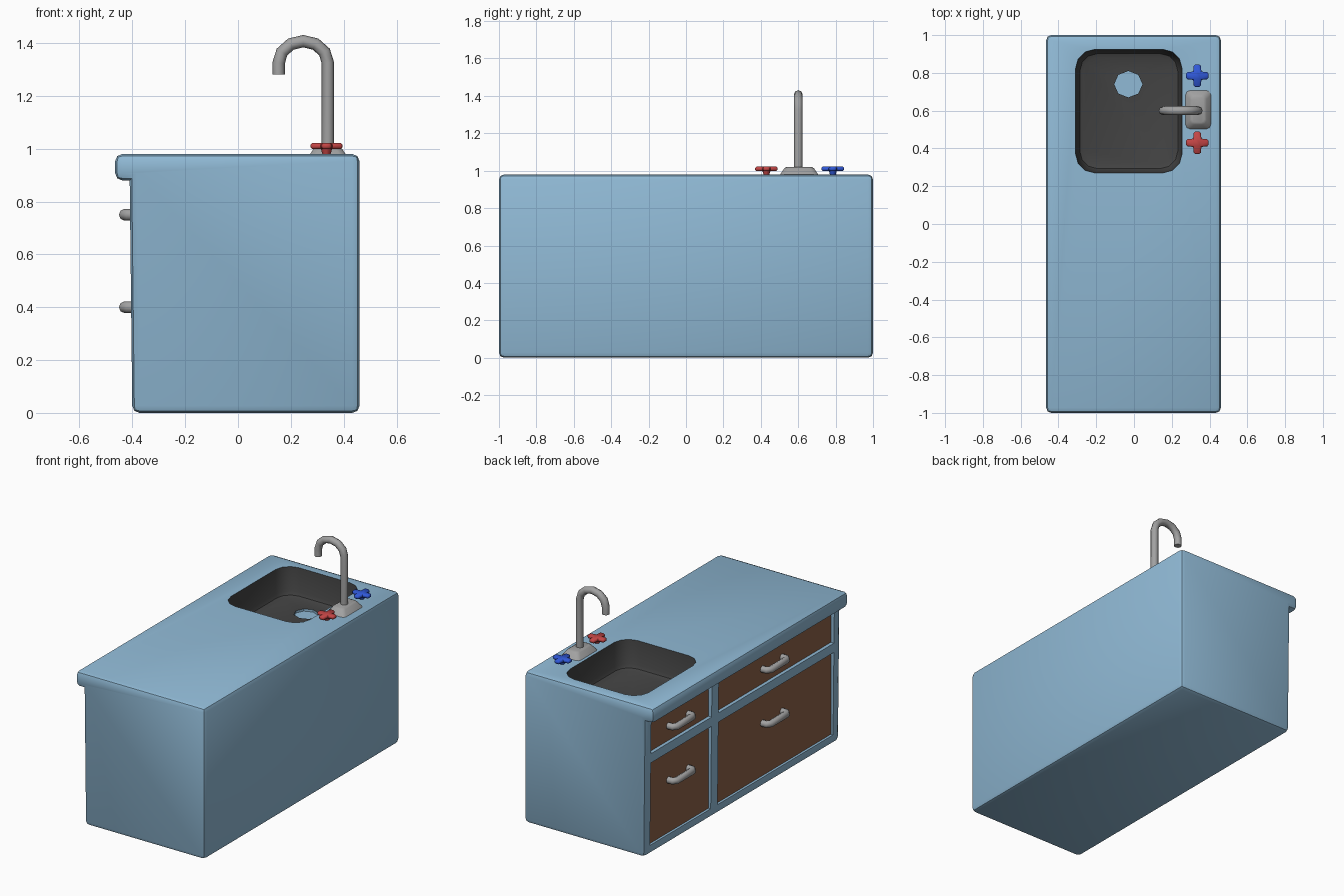
import bpy, bmesh, math
from mathutils import Vector

if "Cube" in bpy.data.objects:
    bpy.data.objects.remove(bpy.data.objects["Cube"])


def material(name, r, g, b):
    m = bpy.data.materials.new(name)
    m.diffuse_color = (r, g, b, 1)
    m.use_nodes = True
    m.node_tree.nodes["Principled BSDF"].inputs["Base Color"].default_value = m.diffuse_color
    return m


BLUE = material("cabinet_blue", 0.28, 0.49, 0.67)
BROWN = material("drawer_brown", 0.26, 0.12, 0.065)
DARK = material("basin_grey", 0.055, 0.055, 0.055)
METAL = material("metal_grey", 0.36, 0.36, 0.36)
RED = material("hot_red", 0.55, 0.06, 0.06)
COLD = material("cold_blue", 0.03, 0.10, 0.70)


def finish(name, bm, *mats, angle=50):
    bmesh.ops.recalc_face_normals(bm, faces=bm.faces)
    me = bpy.data.meshes.new(name)
    bm.to_mesh(me)
    bm.free()
    ob = bpy.data.objects.new(name, me)
    bpy.context.collection.objects.link(ob)
    for m in mats:
        me.materials.append(m)
    smooth(ob, angle)
    return ob


def smooth(ob, angle=50):
    bpy.ops.object.select_all(action='DESELECT')
    ob.select_set(True)
    bpy.context.view_layer.objects.active = ob
    bpy.ops.object.shade_smooth_by_angle(angle=math.radians(angle))


def prism(points, direction):
    """Extrude a closed outline along a direction."""
    bm = bmesh.new()
    f = bm.faces.new([bm.verts.new(p) for p in points])
    r = bmesh.ops.extrude_face_region(bm, geom=[f])
    bmesh.ops.translate(bm, vec=direction,
                        verts=[v for v in r["geom"] if isinstance(v, bmesh.types.BMVert)])
    bmesh.ops.recalc_face_normals(bm, faces=bm.faces)
    return bm


def box(x0, x1, y0, y1, z0, z1, taper=0.0):
    """Box whose top (taper > 0) or bottom (taper < 0) is narrowed."""
    bm = prism([(x0, y0, z0), (x1, y0, z0), (x1, y1, z0), (x0, y1, z0)], (0, 0, z1 - z0))
    cx, cy, target = (x0 + x1) / 2, (y0 + y1) / 2, (z1 if taper > 0 else z0)
    for v in bm.verts:
        if abs(v.co.z - target) < 1e-5:
            v.co.x -= math.copysign(abs(taper), v.co.x - cx)
            v.co.y -= math.copysign(abs(taper), v.co.y - cy)
    return bm


def bevel(bm, rule, width, segments=2):
    bmesh.ops.bevel(bm, geom=[e for e in bm.edges if rule(e)], offset=width, segments=segments,
                    profile=0.5, affect='EDGES', clamp_overlap=True)


def pipe(name, points, radius, mat):
    cu = bpy.data.curves.new(name, 'CURVE')
    cu.dimensions = '3D'
    cu.bevel_depth, cu.bevel_resolution, cu.use_fill_caps = radius, 2, True
    sp = cu.splines.new('POLY')
    sp.points.add(len(points) - 1)
    for p, co in zip(sp.points, points):
        p.co = (*co, 1)
    cu.materials.append(mat)
    ob = bpy.data.objects.new(name, cu)
    bpy.context.collection.objects.link(ob)
    bpy.ops.object.select_all(action='DESELECT')
    ob.select_set(True)
    bpy.context.view_layer.objects.active = ob
    bpy.ops.object.convert(target='MESH')
    smooth(bpy.context.object)


def carve(body, bm):
    cutter = finish("cutter", bm)
    cutter.hide_render = True
    mod = body.modifiers.new("cut", 'BOOLEAN')
    mod.operation, mod.solver, mod.object = 'DIFFERENCE', 'EXACT', cutter
    bpy.ops.object.select_all(action='DESELECT')
    body.select_set(True)
    bpy.context.view_layer.objects.active = body
    bpy.ops.object.modifier_apply(modifier=mod.name)
    bpy.data.objects.remove(cutter)


# Cabinet with overhanging worktop lip
outline = [(-0.40, 0), (0.46, 0), (0.46, 0.98), (-0.465, 0.98), (-0.465, 0.88), (-0.41, 0.88)]
bm = prism([(x, -1, z) for x, z in outline], (0, 2, 0))
bevel(bm, lambda e: e.is_convex, 0.027)
cabinet = finish("cabinet", bm, BLUE, BROWN, DARK)

# Recessed drawer fronts
COLUMNS = [(0.32, 0.94), (-0.93, 0.25)]
ROWS = [(0.06, 0.595), (0.655, 0.855)]
for y0, y1 in COLUMNS:
    for z0, z1 in ROWS:
        carve(cabinet, box(-0.6, -0.385, y0, y1, z0, z1))

# Sink basin with rounded corners, then drain
bm = box(-0.31, 0.255, 0.27, 0.925, 0.80, 0.99, taper=-0.015)
bevel(bm, lambda e: abs(e.verts[0].co.z - e.verts[1].co.z) > 0.1, 0.10, 3)
bevel(bm, lambda e: all(v.co.z < 0.81 for v in e.verts), 0.03)
carve(cabinet, bm)
drain = [(-0.03 + 0.075 * math.cos(i * math.pi / 4), 0.74 + 0.07 * math.sin(i * math.pi / 4), 0.785)
         for i in range(8)]
carve(cabinet, prism(drain, (0, 0, 0.1)))

# Colour drawers and basin by position
for f in cabinet.data.polygons:
    c = f.center
    if f.normal.x < -0.9 and abs(c.x + 0.385) < 0.003:
        f.material_index = 1
    elif -0.32 < c.x < 0.26 and 0.26 < c.y < 0.93 and 0.795 < c.z < 0.975:
        f.material_index = 2
smooth(cabinet, 40)

# Drawer handles
for side, y in (("narrow", 0.63), ("wide", -0.33)):
    for level, z in (("lower", 0.40), ("upper", 0.75)):
        pts = [(-0.38, -0.1), (-0.415, -0.1), (-0.43, -0.08), (-0.43, 0.08), (-0.415, 0.1), (-0.38, 0.1)]
        pipe(f"{side}_{level}_handle", [(x, y + d, z) for x, d in pts], 0.022, METAL)

# Tap base and curved spout
bm = box(0.27, 0.41, 0.50, 0.71, 0.975, 1.02, taper=0.03)
bevel(bm, lambda e: abs(e.verts[0].co.z - e.verts[1].co.z) > 0.01, 0.02)
bevel(bm, lambda e: all(v.co.z > 1.01 for v in e.verts), 0.008, 1)
finish("tap_base", bm, METAL)
path = [(0.34, 0.6, 1.0)]
path += [(0.247 + 0.093 * math.cos(a), 0.6, 1.325 + 0.082 * math.sin(a))
         for a in [i * math.pi / 6 for i in range(7)]]
pipe("spout", path + [(0.154, 0.6, 1.28)], 0.0235, METAL)

# Cross shaped tap knobs on short stems
for name, y, mat in (("hot_knob", 0.43, RED), ("cold_knob", 0.785, COLD)):
    w, r = 0.022, 0.06
    quarter = [(r, -w * 0.8), (r, w * 0.8), (w, w)]
    pts = []
    for k in range(4):
        c, s = round(math.cos(k * math.pi / 2)), round(math.sin(k * math.pi / 2))
        pts += [(0.335 + a * c - b * s, y + a * s + b * c, 0.998) for a, b in quarter]
    bm = prism(pts, (0, 0, 0.024))
    bevel(bm, lambda e: e.is_convex, 0.007, 1)
    bmesh.ops.create_cone(bm, cap_ends=True, segments=8, radius1=0.014, radius2=0.025, depth=0.035)
    for v in bm.verts:
        if v.co.z < 0.5:
            v.co += Vector((0.335, y, 0.993))
    finish(name, bm, mat)
